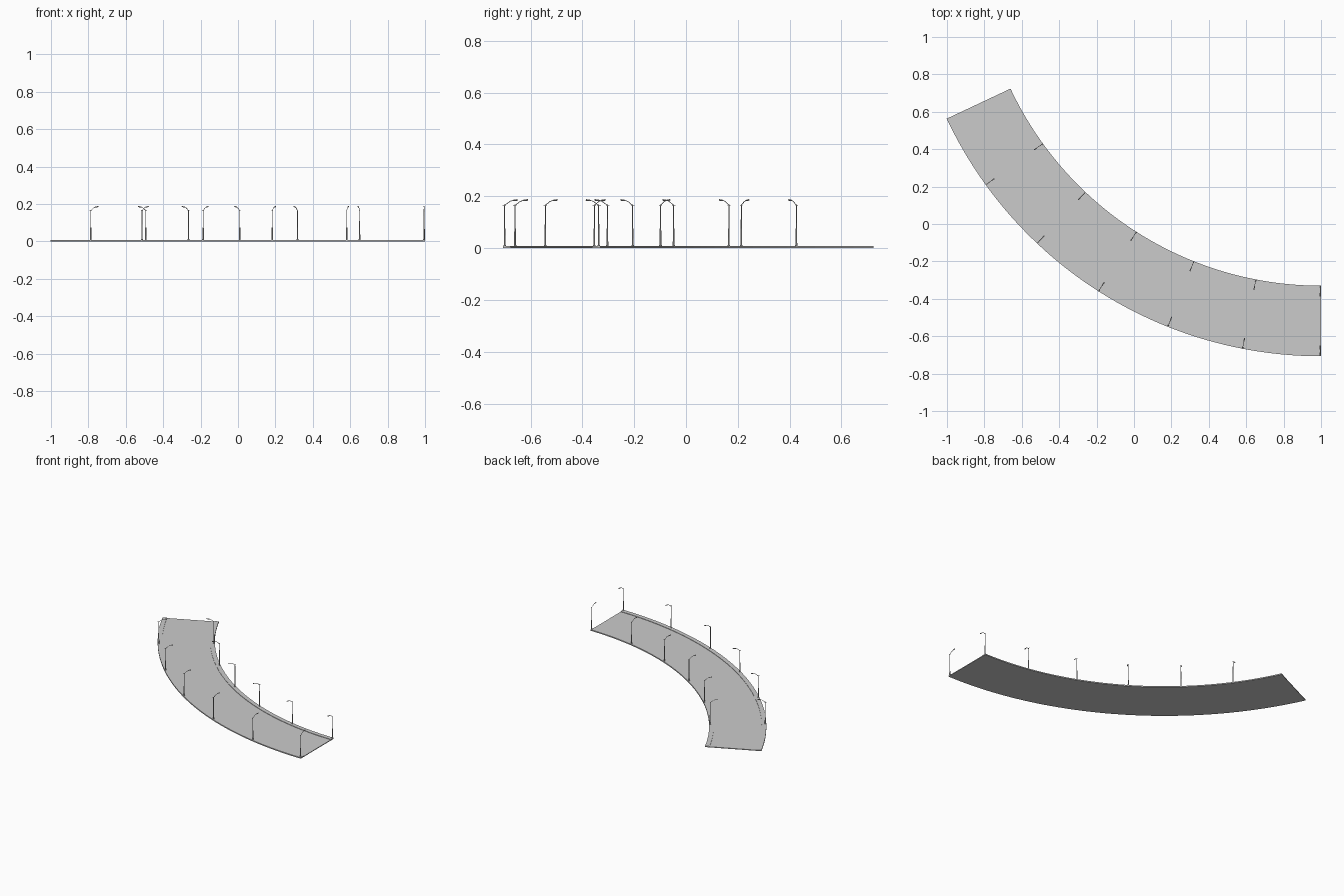
import bpy, bmesh, math
from mathutils import Vector

if "Cube" in bpy.data.objects:
    bpy.data.objects.remove(bpy.data.objects["Cube"])

CX, CY = 1.0, 1.505          # bend centre
SWEEP = math.radians(64.8)
SEGS = 48
R_IN, R_OUT, KERB = 1.835, 2.212, 0.03


def at(r, a, z):
    # point on the bend: a = 0 is the right-hand end
    return Vector((CX - r * math.sin(a), CY - r * math.cos(a), z))


def finish(name, bm):
    bmesh.ops.recalc_face_normals(bm, faces=bm.faces)
    me = bpy.data.meshes.new(name)
    bm.to_mesh(me)
    bm.free()
    ob = bpy.data.objects.new(name, me)
    bpy.context.collection.objects.link(ob)
    return ob


def strip(name, profile):
    # sweep a closed (radius, z) profile around the bend
    bm = bmesh.new()
    rings = [[bm.verts.new(at(r, SWEEP * i / SEGS, z)) for r, z in profile]
             for i in range(SEGS + 1)]
    n = len(profile)
    for a, b in zip(rings, rings[1:]):
        for k in range(n):
            bm.faces.new((a[k], a[(k + 1) % n], b[(k + 1) % n], b[k]))
    bm.faces.new(rings[0])
    bm.faces.new(rings[-1])
    return finish(name, bm)


def rod(bm, p, q, r1, r2, sides=8):
    # tapered rod between two points
    d = q - p
    rot = d.to_track_quat('Z', 'Y').to_matrix().to_4x4()
    rot.translation = (p + q) / 2
    bmesh.ops.create_cone(bm, cap_ends=True, segments=sides, radius1=r1,
                          radius2=r2, depth=d.length, matrix=rot)


def lamp(name, r, a, side):
    # side = +1 reaches outward, -1 reaches inward (always over the road)
    bm = bmesh.new()

    def p(off, z):
        return at(r + side * off, a, z)

    rod(bm, p(0, 0.006), p(0, 0.012), 0.005, 0.005)        # foot
    rod(bm, p(0, 0.008), p(0, 0.075), 0.0035, 0.003)       # lower post
    rod(bm, p(0, 0.075), p(0, 0.168), 0.0022, 0.0018)      # upper post
    rod(bm, p(-0.008, 0.166), p(0.006, 0.166), 0.0012, 0.0012)  # cross bar
    rod(bm, p(0, 0.165), p(0.020, 0.180), 0.0014, 0.0014)  # slanted arm
    rod(bm, p(0.019, 0.180), p(0.032, 0.184), 0.0014, 0.0014)
    rod(bm, p(0.030, 0.184), p(0.050, 0.186), 0.0020, 0.0032)   # head
    return finish(name, bm)


# road bed and raised kerbs
strip("road", [(R_IN + KERB, 0), (R_OUT - KERB, 0),
               (R_OUT - KERB, 0.005), (R_IN + KERB, 0.005)])
for nm, r0 in (("inner_kerb", R_IN), ("outer_kerb", R_OUT - KERB)):
    strip(nm, [(r0, 0), (r0 + KERB, 0), (r0 + KERB, 0.008), (r0, 0.008)])

# street lamps along both kerbs
for i in range(6):
    ang = i * SWEEP / 6 + 0.0025
    lamp(f"inner_lamp_{i + 1}", R_IN + 0.007, ang, 1)
    lamp(f"outer_lamp_{i + 1}", R_OUT - 0.007, ang, -1)
